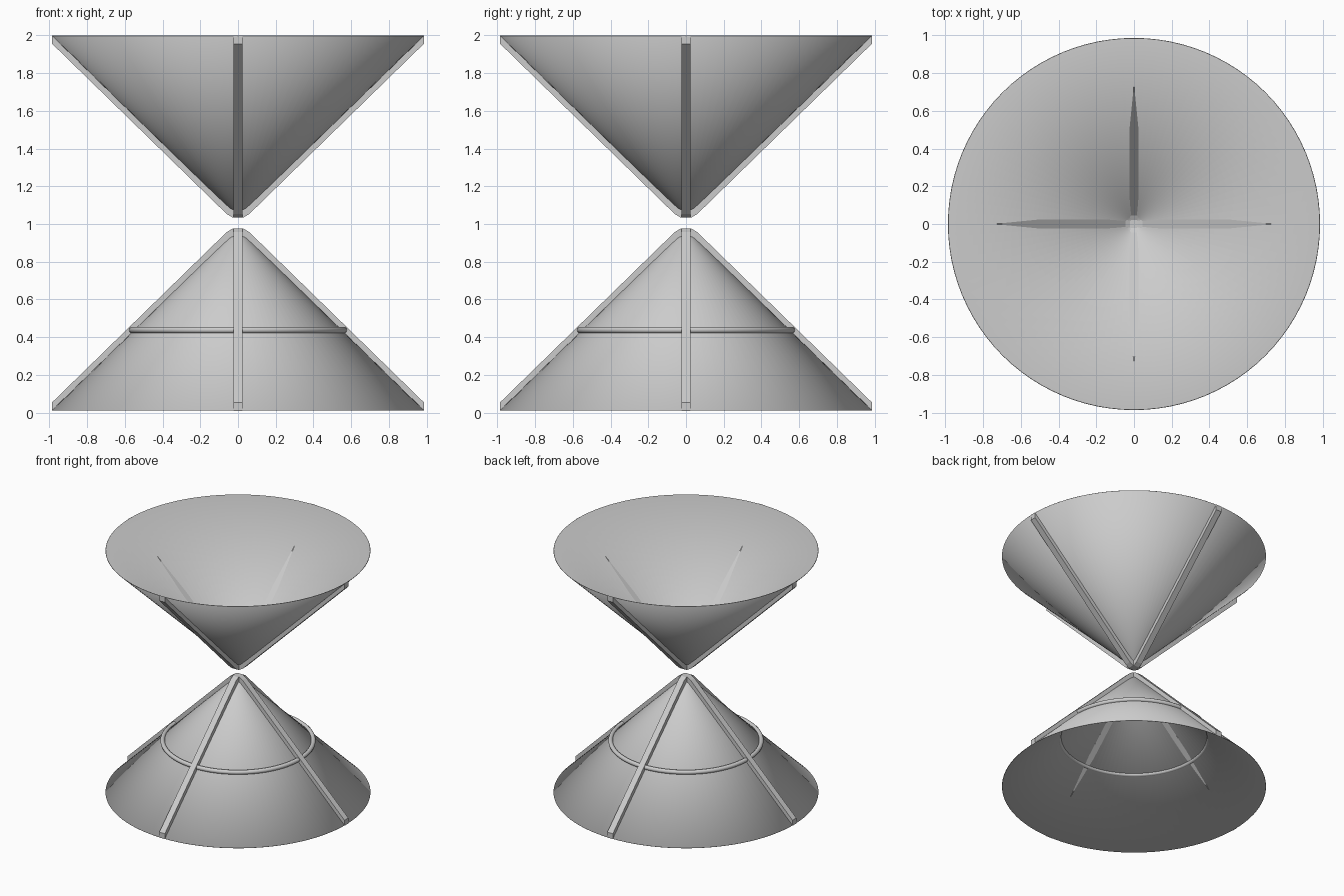
import bpy, bmesh, math
from mathutils import Matrix

if "Cube" in bpy.data.objects:
    bpy.data.objects.remove(bpy.data.objects["Cube"])

MID = 1.005          # mirror height between the two cones
HALF = 0.025         # half width of a rib
CONE = [(0.985, 0.012), (0.045, 0.927), (0.02, 0.939), (0.0, 0.941)]
RIB_OUT = [(0.985, 0.055), (0.06, 0.957), (0.03, 0.975)]
RIB_IN = [(0.985, 0.01), (0.045, 0.922), (0.02, 0.934)]


def finish(name, bm, upper, smooth):
    if upper:
        bmesh.ops.transform(bm, verts=bm.verts,
                            matrix=Matrix.Translation((0, 0, 2 * MID)) @ Matrix.Diagonal((1, 1, -1, 1)))
    bmesh.ops.recalc_face_normals(bm, faces=bm.faces)
    mesh = bpy.data.meshes.new(name)
    bm.to_mesh(mesh)
    bm.free()
    ob = bpy.data.objects.new(name, mesh)
    bpy.context.collection.objects.link(ob)
    if smooth:
        bpy.ops.object.select_all(action='DESELECT')
        ob.select_set(True)
        bpy.context.view_layer.objects.active = ob
        bpy.ops.object.shade_smooth_by_angle(angle=math.radians(35))
    return ob


def cone_shell(name, upper):
    bm = bmesh.new()
    vs = [bm.verts.new((r, 0, z)) for r, z in CONE]
    es = [bm.edges.new(p) for p in zip(vs, vs[1:])]
    bmesh.ops.spin(bm, geom=vs + es, cent=(0, 0, 0), axis=(0, 0, 1),
                   angle=2 * math.pi, steps=96, use_duplicate=False)
    bmesh.ops.remove_doubles(bm, verts=bm.verts, dist=1e-5)
    ob = finish(name, bm, upper, True)
    mod = ob.modifiers.new("thickness", 'SOLIDIFY')
    mod.thickness = 0.004
    mod.offset = 0


def rib_pair(name, upper, turn):
    # bent bar running up one side, over the tip and down the other
    outer = RIB_OUT + [(-x, z) for x, z in reversed(RIB_OUT)]
    inner = RIB_IN + [(-x, z) for x, z in reversed(RIB_IN)]
    bm = bmesh.new()
    rings = [[bm.verts.new((x, s * HALF, z)) for (x, z), s in
              ((o, -1), (o, 1), (i, 1), (i, -1))] for o, i in zip(outer, inner)]
    for a, b in zip(rings, rings[1:]):
        for k in range(4):
            n = (k + 1) % 4
            bm.faces.new((a[k], a[n], b[n], b[k]))
    bm.faces.new(rings[0])
    bm.faces.new(rings[-1])
    bmesh.ops.rotate(bm, verts=bm.verts, cent=(0, 0, 0),
                     matrix=Matrix.Rotation(turn, 3, 'Z'))
    finish(name, bm, upper, False)


for label, upper in (("lower", False), ("upper", True)):
    cone_shell(label + "_cone", upper)
    rib_pair(label + "_side_ribs", upper, 0)
    rib_pair(label + "_front_back_ribs", upper, math.pi / 2)

# hoop around the lower cone
bpy.ops.mesh.primitive_torus_add(location=(0, 0, 0.438), major_radius=0.561, minor_radius=0.017,
                                 major_segments=96, minor_segments=12)
hoop = bpy.context.object
hoop.name = "hoop"
bpy.ops.object.shade_smooth_by_angle(angle=math.radians(40))
